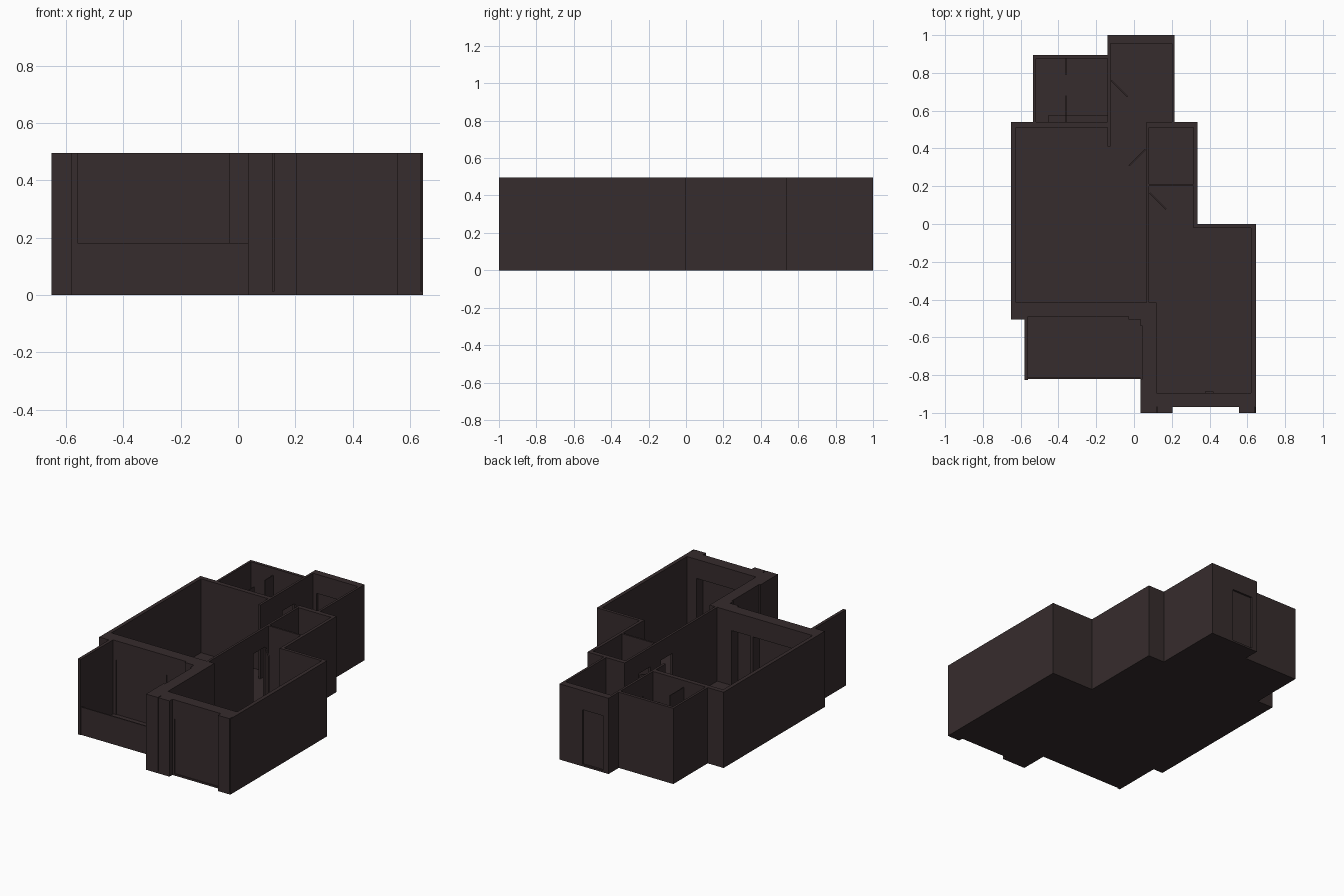
import bpy, bmesh, math

if "Cube" in bpy.data.objects:
    bpy.data.objects.remove(bpy.data.objects["Cube"])

H = 0.495      # wall height
DOOR = 0.37    # height of door and window openings
SLAB = 0.012   # floor thickness

wall_mat = bpy.data.materials.new("dark_brown")
wall_mat.diffuse_color = (0.037, 0.025, 0.026, 1)
wall_mat.use_nodes = True
wall_mat.node_tree.nodes["Principled BSDF"].inputs["Base Color"].default_value = wall_mat.diffuse_color


def finish(name, bm):
    bmesh.ops.recalc_face_normals(bm, faces=bm.faces)
    me = bpy.data.meshes.new(name)
    bm.to_mesh(me)
    bm.free()
    me.materials.append(wall_mat)
    ob = bpy.data.objects.new(name, me)
    bpy.context.collection.objects.link(ob)
    return ob


def boxes(name, items):
    """One object made of boxes (x0, x1, y0, y1, z0, z1)."""
    bm = bmesh.new()
    for x0, x1, y0, y1, z0, z1 in items:
        vs = bmesh.ops.create_cube(bm, size=1)["verts"]
        for v in vs:
            v.co = (x0 if v.co.x < 0 else x1,
                    y0 if v.co.y < 0 else y1,
                    z0 if v.co.z < 0 else z1)
    return finish(name, bm)


def wall(name, x0, x1, y0, y1, openings=(), z1=H):
    """Wall along its longer side, with door-height openings (start, end)."""
    along_x = x1 - x0 > y1 - y0
    pos, end = (x0, x1) if along_x else (y0, y1)
    parts = []
    def add(a, b, za):
        parts.append((a, b, y0, y1, za, z1) if along_x else (x0, x1, a, b, za, z1))
    for a, b in openings:
        add(pos, a, SLAB)
        add(a, b, DOOR)
        pos = b
    add(pos, end, SLAB)
    return boxes(name, parts)


def door(name, x, y, angle, length=0.122):
    """Thin open door leaf hinged at x, y."""
    ob = boxes(name, [(0, length, -0.004, 0.004, 0, DOOR - SLAB - 0.005)])
    ob.location = (x, y, SLAB)
    ob.rotation_euler.z = math.radians(angle)


# Floor slab following the outline of the flat
outline = [(-.14, 1), (-.14, .895), (-.535, .895), (-.535, .54), (-.65, .54),
           (-.65, -.505), (-.58, -.505), (-.58, -.825), (-.56, -.825), (-.56, -.82),
           (.035, -.82), (.035, -1), (.205, -1), (.205, -.97), (.555, -.97),
           (.555, -1), (.645, -1), (.645, 0), (.335, 0), (.335, .54), (.215, .54), (.215, 1)]
bm = bmesh.new()
face = bm.faces.new([bm.verts.new((x, y, 0)) for x, y in outline])
ext = bmesh.ops.extrude_face_region(bm, geom=[face])["geom"]
for v in ext:
    if isinstance(v, bmesh.types.BMVert):
        v.co.z = SLAB
finish("floor", bm)

# Entrance hall
wall("hall_back_wall", -.125, .2, .955, 1, [(-.1, .05)])
wall("hall_right_wall", .2, .215, .54, 1)
wall("hall_left_wall", -.14, -.125, .41, 1, [(.64, .76)])
boxes("entrance_door", [(-.1, .05, .968, .988, SLAB, DOOR)])

# Bathroom
wall("bath_back_wall", -.535, -.14, .875, .895)
wall("bath_left_wall", -.535, -.52, .54, .875)
boxes("bath_ledge", [(-.455, -.14, .54, .575, SLAB, .2)])
boxes("shower_screen", [(-.362, -.357, .79, .875, SLAB, .45),
                        (-.362, -.357, .54, .68, SLAB, .45)])

# Living room
wall("living_back_wall", -.65, -.14, .51, .54)
wall("living_left_wall", -.65, -.625, -.505, .51)
wall("living_front_wall", -.625, .035, -.49, -.415, [(-.54, -.195), (-.175, -.04)])
boxes("living_front_piers", [(-.625, -.56, -.505, -.49, SLAB, H),
                             (-.03, .035, -.505, -.49, SLAB, H)])
boxes("living_window_panes", [(-.54, -.195, -.486, -.48, SLAB, DOOR),
                              (-.175, -.04, -.486, -.48, SLAB, DOOR)])
wall("dividing_wall", .065, .08, -.415, .54, [(.045, .165), (.275, .395)])

# Small room on the right
wall("small_room_back_wall", .08, .335, .51, .54)
wall("small_room_right_wall", .315, .335, -.02, .51)
wall("small_room_front_wall", .08, .315, .2, .212)

# Bedroom
boxes("bedroom_left_wall", [(.035, .12, -.54, -.415, SLAB, H),
                            (.045, .12, -.82, -.54, SLAB, H),
                            (.035, .12, -1, -.82, SLAB, H)])
wall("bedroom_right_wall", .62, .645, -.97, 0)
wall("bedroom_back_wall", .335, .62, -.02, 0)
wall("bedroom_front_wall", .12, .62, -.97, -.895, [(.22, .55)])
boxes("bedroom_front_piers", [(.125, .205, -1, -.97, SLAB, H),
                              (.555, .638, -1, -.97, SLAB, H),
                              (.641, .645, -1, -.97, SLAB, H)])
boxes("bedroom_window_pane", [(.22, .55, -.966, -.96, SLAB, DOOR)])
boxes("window_handle", [(.375, .42, -.895, -.887, .17, .19)])

# Balcony
boxes("balcony_left_wall", [(-.58, -.56, -.825, -.505, SLAB, H)])
boxes("balcony_parapet", [(-.56, .035, -.82, -.812, SLAB, .182)])

# Open door leaves
door("bath_door", -.12, .76, -45)
door("small_room_door", .06, .395, -135)
door("bedroom_door", .083, .165, -45)
